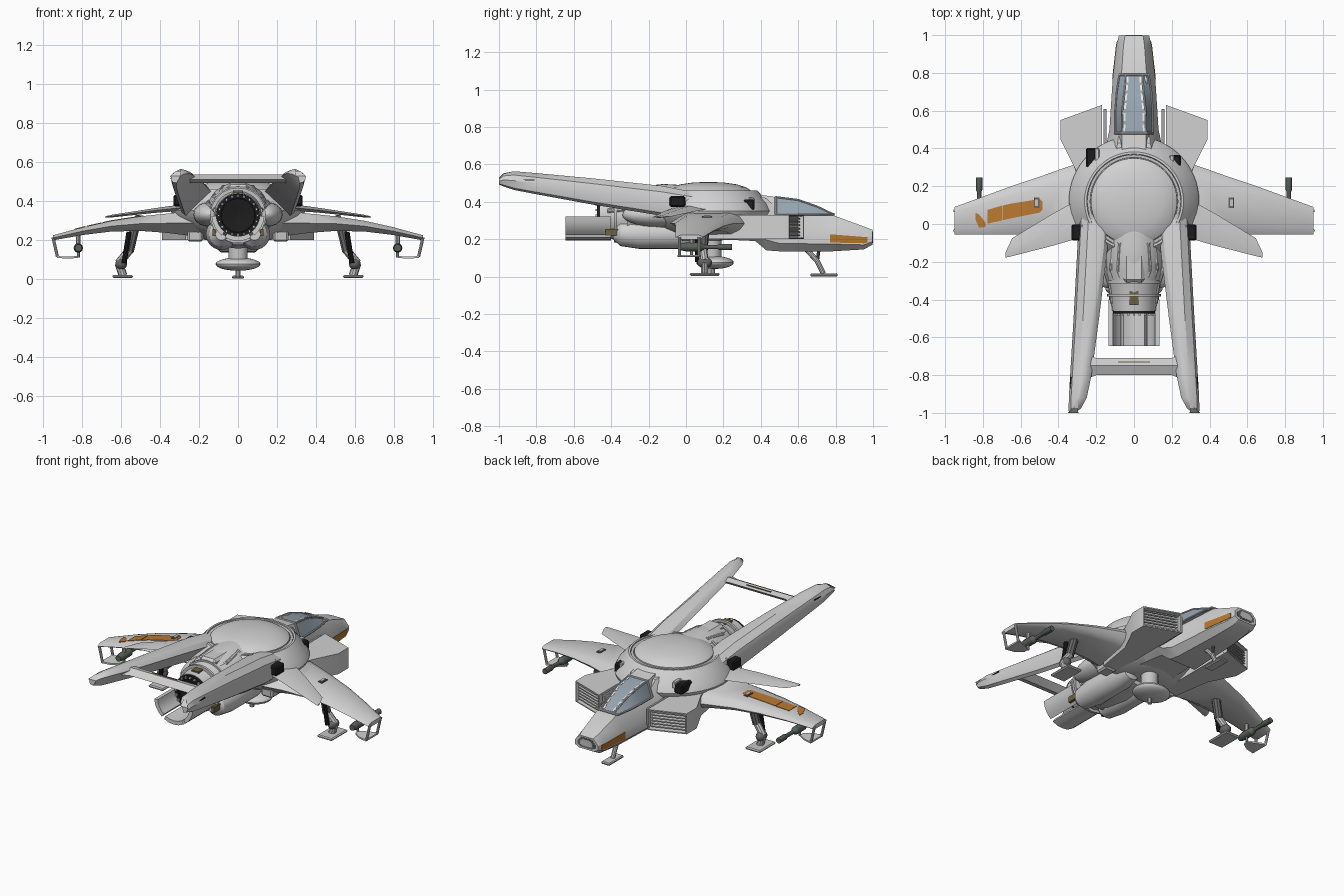
import bpy, bmesh, math
from mathutils import Vector, Matrix

cube = bpy.data.objects.get("Cube")
if cube:
    bpy.data.objects.remove(cube, do_unlink=True)


def material(name, r, g, b):
    m = bpy.data.materials.new(name)
    m.use_nodes = True
    m.diffuse_color = (r, g, b, 1)
    m.node_tree.nodes["Principled BSDF"].inputs["Base Color"].default_value = (r, g, b, 1)
    return m


HULL = material("hull grey", .64, .64, .64)
PANEL = material("panel grey", .56, .56, .56)
STEEL = material("dark steel", .13, .13, .13)
GUN = material("gun green grey", .1, .12, .1)
BLACK = material("black", .012, .012, .012)
GLASS = material("canopy blue", .31, .38, .44)
FRAME = material("frame white", .85, .85, .85)
ORANGE = material("orange paint", .48, .19, .03)
OLIVE = material("olive", .15, .12, .05)
parts = []


def finish(name, bm, mats, mirror=False):
    bmesh.ops.remove_doubles(bm, verts=bm.verts, dist=1e-5)
    bmesh.ops.recalc_face_normals(bm, faces=bm.faces)
    mesh = bpy.data.meshes.new(name)
    bm.to_mesh(mesh)
    bm.free()
    ob = bpy.data.objects.new(name, mesh)
    bpy.context.collection.objects.link(ob)
    for m in mats if isinstance(mats, tuple) else (mats,):
        mesh.materials.append(m)
    if mirror:
        ob.modifiers.new("both sides", "MIRROR").use_mirror_merge = False
    parts.append(ob)
    return ob


def loft(name, rings, mats, mirror=False, rule=None):
    """Skin a row of equal cross-sections and cap both ends."""
    bm = bmesh.new()
    rows = [[bm.verts.new(p) for p in ring] for ring in rings]
    n = len(rows[0])
    for a, b in zip(rows, rows[1:]):
        for i in range(n):
            bm.faces.new((a[i], a[(i + 1) % n], b[(i + 1) % n], b[i]))
    bm.faces.new(rows[0])
    bm.faces.new(rows[-1])
    if rule:
        for f in bm.faces:
            f.material_index = rule(f.calc_center_median())
    return finish(name, bm, mats, mirror)


def lathe(name, profile, mat, axis="z", at=(0, 0, 0), steps=48, mirror=False):
    """Spin (radius, height) points around an axis."""
    rings = []
    for r, h in profile:
        ring = []
        for i in range(steps):
            a = math.tau * i / steps
            u, v = max(r, .0005) * math.cos(a), max(r, .0005) * math.sin(a)
            ring.append(Vector(at) + Vector((u, v, h) if axis == "z" else (u, h, v)))
        rings.append(ring)
    return loft(name, rings, mat, mirror)


def box(name, lo, hi, mat, mirror=False, bevel=0):
    bm = bmesh.new()
    bmesh.ops.create_cube(bm, size=1)
    lo, hi = Vector(lo), Vector(hi)
    for v in bm.verts:
        v.co = (lo + hi) / 2 + v.co * (hi - lo)
    if bevel:
        bmesh.ops.bevel(bm, geom=bm.edges[:], offset=bevel, segments=1, affect="EDGES")
    return finish(name, bm, mat, mirror)


def ball(name, at, radii, mat, mirror=False):
    bm = bmesh.new()
    bmesh.ops.create_uvsphere(bm, u_segments=24, v_segments=14, radius=1)
    for v in bm.verts:
        v.co = Vector(at) + v.co * Vector(radii)
    return finish(name, bm, mat, mirror)


def rods(name, points, radius, mat, mirror=False, steps=10):
    """Straight rods joining a row of points."""
    bm = bmesh.new()
    for a, b in zip(points, points[1:]):
        a, b = Vector(a), Vector(b)
        turn = (b - a).to_track_quat("Z", "Y").to_matrix().to_4x4()
        bmesh.ops.create_cone(bm, cap_ends=True, segments=steps, radius1=radius, radius2=radius,
                              depth=(b - a).length, matrix=Matrix.Translation((a + b) / 2) @ turn)
    return finish(name, bm, mat, mirror)


# Forward fuselage with chamfered section and a sensor nose
def nose_ring(y, w, zb, zt):
    h = zt - zb
    half = [(w * .6, zt), (w, zb + h * .55), (w, zb + h * .2), (w * .65, zb)]
    return [(x, y, z) for x, z in half] + [(-x, y, z) for x, z in reversed(half)]


loft("forward_fuselage", [nose_ring(*s) for s in (
    (.15, .2, .2, .43), (.37, .16, .19, .43), (.43, .145, .14, .42), (.5, .13, .135, .345),
    (.78, .112, .135, .33), (.95, .092, .145, .268), (.997, .08, .17, .25))], HULL)
loft("nose_sensor_rim", [nose_ring(y, .062, .18, .242) for y in (.98, .9985)], STEEL)
loft("nose_sensor", [nose_ring(y, .045, .19, .232) for y in (.98, 1)], PANEL)
loft("nose_paint", [[(x, y, z) for x, z in ((w - .004, zl), (w + .003, zl), (w + .003, zh), (w - .004, zh))]
     for y, w, zl, zh in ((.77, .1125, .182, .226), (.95, .092, .178, .212), (.97, .0867, .182, .212))],
     ORANGE, True)

# Canopy, its frame and a dashed white trim
canopy = ((.38, .085, .062, .44), (.48, .1, .065, .425), (.6, .1, .062, .41),
          (.7, .092, .052, .375), (.79, .078, .045, .332))
loft("canopy", [[(w, y, .325), (t, y, z), (-t, y, z), (-w, y, .325)] for y, w, t, z in canopy],
     (HULL, GLASS), rule=lambda c: int(c.y > .5 and c.z > .327))
rods("canopy_rails", [(t, y, z) for y, w, t, z in canopy[1:]], .005, PANEL, True)
rods("canopy_sills", [(w, y, .333) for y, w, t, z in canopy[1:]], .005, HULL, True)
for y, w, t, z in (canopy[1], canopy[4]):
    rods("canopy_hoop", [(w, y, .33), (t, y, z), (-t, y, z), (-w, y, .33)], .007, HULL)
for a, b in zip(canopy[1:], canopy[2:]):
    for k0, k1 in ((.08, .4), (.55, .9)):
        ends = [[p + (q - p) * k for p, q in zip(a, b)] for k in (k0, k1)]
        loft("canopy_trim", [[(t - dx, y, z + dz) for dx, dz in ((.018, -.002), (.008, -.002), (.008, .002), (.018, .002))]
             for y, w, t, z in ends], FRAME, True)

# Round centre hull with a shallow dome
lathe("centre_hull", [(0, .19), (.18, .2), (.28, .26), (.335, .32), (.345, .35), (.325, .39),
                      (.275, .445), (.262, .46), (.25, .46), (.248, .445), (0, .44)],
      HULL, at=(0, .12, 0), steps=64)
lathe("dome_ring", [(.247, .44), (.247, .455), (.232, .455), (.232, .44)], PANEL, at=(0, .12, 0), steps=64)
lathe("dome", [(.23, .44), (.228, .46), (.2, .478), (.15, .493), (.08, .503), (0, .506)],
      HULL, at=(0, .12, 0), steps=64)

# Side intakes with recessed louvred mouths
plan = ((.17, .63), (.39, .55), (.39, .45), (.31, .29), (.27, .05), (.17, .05))
bm = bmesh.new()
bottom = bm.faces.new([bm.verts.new((x, y, .2)) for x, y in plan])
grown = bmesh.ops.extrude_face_region(bm, geom=[bottom])["geom"]
for v in grown:
    if isinstance(v, bmesh.types.BMVert):
        v.co.z = .33
bmesh.ops.recalc_face_normals(bm, faces=bm.faces)
mouth = max(bm.faces, key=lambda f: f.calc_center_median().y)
bmesh.ops.inset_individual(bm, faces=[mouth], thickness=.01)
bmesh.ops.inset_individual(bm, faces=[mouth], thickness=.003, depth=-.03)
mouth.material_index = 1
finish("intake", bm, (HULL, PANEL), True)
for i in range(6):
    z = .216 + i * .018
    loft("intake_louvre", [[(x, y, z), (x, y - .025, z + .008), (x, y - .025, z + .013), (x, y, z + .007)]
         for x, y in ((.185, .61), (.378, .54))], PANEL, True)
box("intake_splitter", (.145, .4, .215), (.162, .61, .325), HULL, True, .004)

# Main wings, drooping toward the tips
stations = ((.2, .35, -.09, .285, .14), (.36, .3, -.065, .285, .1), (.5, .25, -.06, .283, .075),
            (.65, .2, -.055, .27, .055), (.8, .145, -.055, .244, .04), (.95, .09, -.055, .21, .026))


def wing_at(x):
    for a, b in zip(stations, stations[1:]):
        if x <= b[0]:
            k = (x - a[0]) / (b[0] - a[0])
            return [p + (q - p) * k for p, q in zip(a, b)]


def wing_ring(x, front, back, z, t):
    chord = back - front
    pts = ((0, 0), (.07, .3), (.2, .5), (.8, .5), (1, 0), (.8, -.5), (.2, -.5), (.07, -.3))
    return [(x, front + chord * c, z + t * k) for c, k in pts]


loft("main_wing", [wing_ring(*s) for s in stations], HULL, True)


# Painted blocks on one wing
def wing_paint(points):
    rings = []
    for x, y0, y1 in points:
        s = wing_at(x)
        top = s[3] + s[4] / 2
        rings.append([(-x, y, top + d) for y, d in ((y0, -.002), (y0, .003), (y1, .003), (y1, -.002))])
    loft("wing_paint", rings, ORANGE)


wing_paint(((.485, .075, .12), (.5, .06, .132), (.65, .03, .108), (.695, .02, .098)))
wing_paint(((.7, .018, .097), (.775, .002, .075)))
wing_paint(((.785, -.015, .005), (.82, -.02, .05), (.84, .025, .06)))
for s in (1, -1):
    box("wing_hatch", (s * .515 - .014, .085, .313), (s * .515 + .014, .14, .324), STEEL)
    box("hatch_plate", (s * .515 - .008, .095, .32), (s * .515 + .008, .13, .327), PANEL)

# Small upper winglets
loft("rear_winglet", [[(x, f, z), (x, (f + b) / 2, z + t), (x, b, z), (x, (f + b) / 2, z - t)]
     for x, f, b, z, t in ((.24, .16, -.06, .37, .018), (.43, .055, -.115, .35, .012),
                           (.645, -.075, -.17, .322, .007), (.68, -.15, -.178, .317, .004))], HULL, True)

# Open wing-tip brackets and guns
for y in (.07, -.035):
    rods("bracket_strut", [(.95, y, .212), (.927, y, .112)], .008, HULL, True)
loft("bracket_blade", [[(x, f, z), (x, b, z), (x, b, z - .01), (x, f, z - .01)]
     for x, f, b, z in ((.93, .08, -.045, .116), (.87, .06, -.03, .114), (.825, .035, 0, .116))], HULL, True)
lathe("tip_gun", [(0, -.03), (.018, -.03), (.024, .0), (.024, .08), (.012, .1), (.012, .17), (.017, .18),
                  (.017, .245), (0, .245)], GUN, "y", (.82, 0, .158), 14, True)
rods("gun_pylon", [(.82, .03, .16), (.82, .03, .23)], .012, PANEL, True)
rods("gun_strut", [(.82, .03, .16), (.82, .03, .11)], .008, PANEL, True)

# Tail booms and the bar that joins them
loft("tail_boom", [[(a, y, z + h * .78), (a + .02, y, z + h * .95), (a + .04, y, z + h), (b - .05, y, z + h),
                    (b - .012, y, z + h * .8), (b, y, z + h * .5), (b - .01, y, z + h * .1), (b - .03, y, z)]
     for y, a, b, z, h in ((.05, .13, .29, .32, .13), (-.13, .14, .3, .325, .16), (-.5, .185, .32, .385, .14),
                           (-.8, .225, .338, .44, .113), (-.92, .25, .345, .463, .1),
                           (-.975, .28, .346, .482, .07), (-1, .31, .345, .492, .035))], HULL, True)
box("boom_slot", (.32, -.87, .514), (.338, -.81, .52), BLACK, True)
loft("tail_bar", [[(x, -.71 + e, .525), (x, -.75, .535), (x, -.8 - e, .51), (x, -.75, .492)]
     for x, e in ((-.25, .02), (-.2, 0), (.2, 0), (.25, .02))], HULL)
box("tail_bar_slot", (-.085, -.733, .53), (.085, -.728, .535), OLIVE)

# Engine housing, nozzle and lower petals
lathe("engine_housing", [(0, .05), (.16, .05), (.17, -.12), (.155, -.26), (.13, -.34), (.12, -.42), (.115, -.46),
                         (.09, -.46), (.085, -.42), (0, -.42)], HULL, "y", (0, 0, .325), 40)
lathe("nozzle_rim", [(.112, -.45), (.112, -.475), (.088, -.475), (.088, -.45)], BLACK, "y", (0, 0, .325), 40)
lathe("nozzle_core", [(.088, -.42), (.086, -.462), (.03, -.455), (0, -.45)], BLACK, "y", (0, 0, .325), 40)
for i in range(20):
    a = math.tau * i / 20
    x, z = .1 * math.cos(a), .325 + .1 * math.sin(a)
    box("nozzle_stud", (x - .006, -.485, z - .006), (x + .006, -.46, z + .006), PANEL)
for mid, spread in ((-152, 24), (-90, 30), (-28, 24)):
    def arc(y):
        angles = [math.radians(mid + spread * k) for k in (-1, -.5, 0, .5, 1)]
        edge = [(.112, a) for a in angles] + [(.136, a) for a in reversed(angles)]
        return [(r * math.cos(a), y, .33 + r * math.sin(a)) for r, a in edge]
    loft("nozzle_petal", [arc(-.4), arc(-.645)], HULL)
ball("engine_shoulder", (.14, -.15, .33), (.09, .19, .065), HULL, True)
lathe("lower_tank", [(0, .1), (.06, .08), (.08, 0), (.08, -.25), (.065, -.35), (.03, -.39), (0, -.39)],
      HULL, "y", (.085, 0, .228), 24, True)
box("engine_spine", (-.055, -.31, .43), (.055, -.1, .485), HULL, bevel=.015)
box("spine_vent", (-.025, -.43, .42), (.025, -.355, .452), OLIVE)
box("side_vent", (.115, -.43, .22), (.132, -.36, .255), OLIVE, True)
for x, z in ((.075, .47), (.11, .44), (.145, .4)):
    rods("engine_pipe", [(x, -.1, z), (x + .01, -.24, z - .02), (x - .02, -.33, z - .04), (x - .03, -.42, z - .05)],
         .012, HULL, True)
for y in (-.2, -.3, -.37):
    lathe("engine_band", [(.14, y), (.172 + y * .08, y), (.172 + y * .08, y - .015), (.14, y - .015)],
          PANEL, "y", (0, 0, .325), 40)

# Shoulder thrusters, one larger than the rest
for x, y, z, w, d in ((.225, .335, .382, .024, .03), (-.225, .35, .382, .03, .052),
                      (.3, -.045, .4, .032, .042), (-.3, -.045, .4, .032, .042)):
    box("thruster_port", (x - w, y - d, z - .028), (x + w, y + d, z + .03), BLACK, bevel=.008)
    inner = x - math.copysign(w, x)
    box("thruster_cover", (inner - .012, y - d, z), (inner + .012, y + d, z + .04), HULL, bevel=.004)

# Belly equipment
box("belly_box", (.18, -.03, .19), (.26, .06, .25), PANEL, True, .01)
rods("belly_neck", [(0, .14, .22), (0, .14, .08)], .05, PANEL, steps=20)
ball("belly_pod", (0, .155, .075), (.115, .1, .034), HULL)
rods("belly_probe", [(0, .14, .05), (0, .14, .01)], .014, PANEL)

# Main landing legs
rods("leg_upper", [(.53, .1, .265), (.56, .09, .14)], .026, STEEL, True)
rods("leg_ram", [(.56, .06, .24), (.585, .06, .08)], .013, BLACK, True)
rods("leg_lower", [(.555, .09, .15), (.612, .1, .08), (.59, .1, .015)], .022, PANEL, True)
ball("leg_knee", (.6, .1, .075), (.03, .04, .03), STEEL, True)
box("leg_foot", (.54, .02, .004), (.645, .18, .02), PANEL, True, .006)

# Nose landing leg
rods("nose_leg", [(0, .64, .15), (0, .7, .085), (0, .735, .015)], .014, PANEL)
rods("nose_leg_ram", [(0, .71, .14), (0, .7, .07)], .009, STEEL)
box("nose_foot", (-.03, .665, 0), (.03, .81, .016), PANEL, bevel=.005)

# Smooth round forms while keeping hard edges
bpy.ops.object.select_all(action="DESELECT")
for ob in parts:
    ob.select_set(True)
bpy.context.view_layer.objects.active = parts[0]
bpy.ops.object.shade_smooth_by_angle(angle=math.radians(30))
